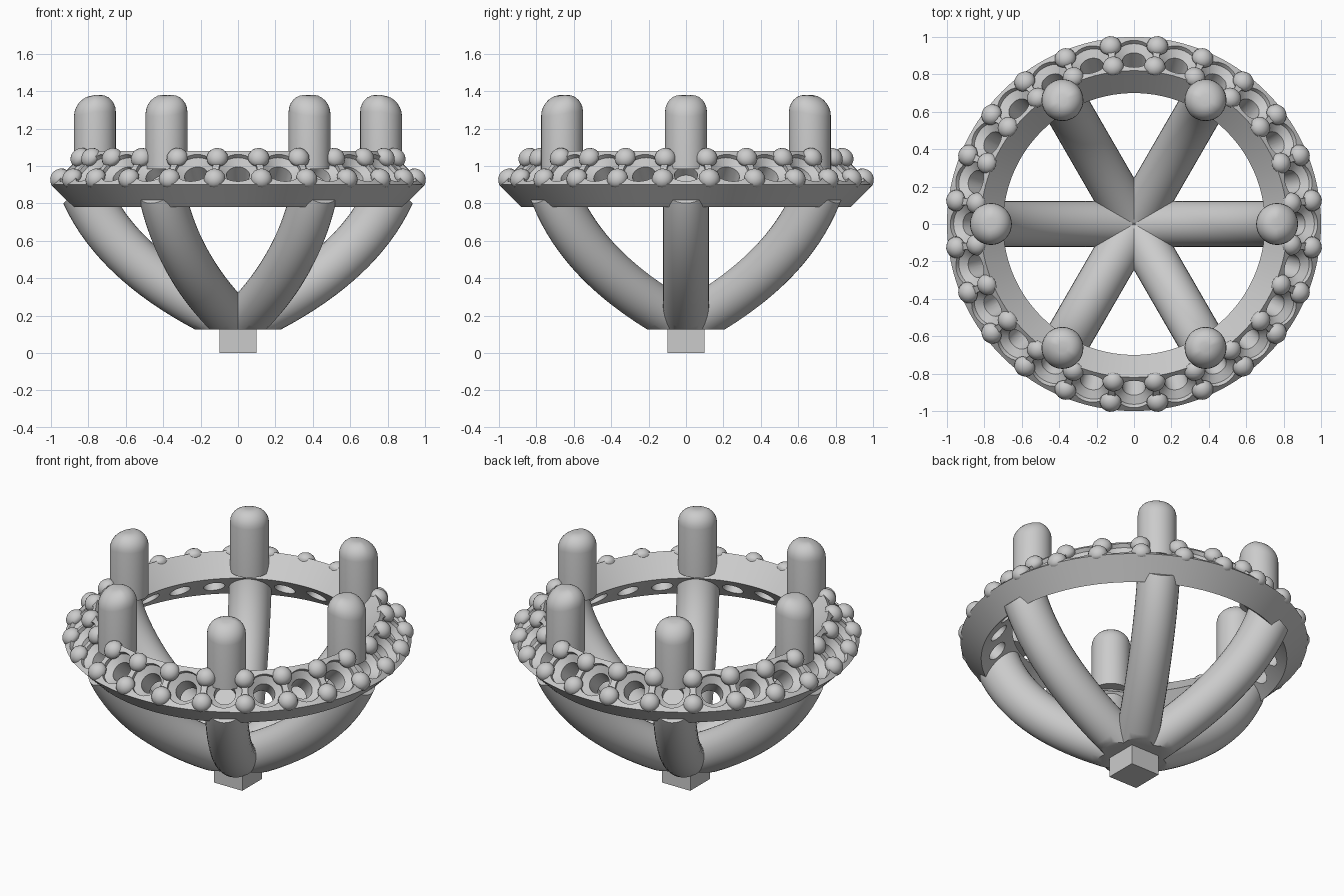
import bpy, bmesh, math
from mathutils import Vector, Matrix

if "Cube" in bpy.data.objects:
    bpy.data.objects.remove(bpy.data.objects["Cube"])

def finish(name, bm, angle=35):
    bmesh.ops.recalc_face_normals(bm, faces=bm.faces)
    me = bpy.data.meshes.new(name)
    bm.to_mesh(me)
    bm.free()
    ob = bpy.data.objects.new(name, me)
    bpy.context.collection.objects.link(ob)
    smooth(ob, angle)
    return ob

def smooth(ob, angle=35):
    bpy.ops.object.select_all(action='DESELECT')
    ob.select_set(True)
    bpy.context.view_layer.objects.active = ob
    bpy.ops.object.shade_smooth_by_angle(angle=math.radians(angle))

def skin(bm, rings, close=False):
    """Bridge vertex loops; cap the ends or close into a torus."""
    vs = [[bm.verts.new(p) for p in r] for r in rings]
    n = len(vs[0])
    for a, b in zip(vs, vs[1:] + vs[:1] if close else vs[1:]):
        for i in range(n):
            j = (i + 1) % n
            bm.faces.new((a[i], a[j], b[j], b[i]))
    if not close:
        bm.faces.new(vs[0][::-1])
        bm.faces.new(vs[-1])
    return [v for r in vs for v in r]

def lathe(bm, profile, n, close=False):
    return skin(bm, [[(r * math.cos(2 * math.pi * i / n), r * math.sin(2 * math.pi * i / n), z)
                      for i in range(n)] for r, z in profile], close)

def spin(deg):
    return Matrix.Rotation(math.radians(deg), 4, 'Z')

TILT = Matrix.Rotation(math.radians(45), 4, 'Y')   # local z -> outward and up

# Sloped halo ring: a tilted rectangle revolved
bm = bmesh.new()
lathe(bm, [(1.0, 0.90), (0.82, 1.08), (0.70, 0.96), (0.88, 0.78)], 120, True)
ring = finish("halo_ring", bm)

# Stone seats: countersunk holes through the ring
bm = bmesh.new()
for k in range(24):
    vs = lathe(bm, [(0.102, 0.06), (0.102, -0.025), (0.062, -0.055), (0.062, -0.3)], 28)
    bmesh.ops.transform(bm, verts=vs,
                        matrix=spin(15 * k) @ Matrix.Translation((0.91, 0, 0.99)) @ TILT)
cutter = finish("seat_cutter", bm)
cutter.hide_render = True
mod = ring.modifiers.new("seats", 'BOOLEAN')
mod.operation, mod.solver, mod.object = 'DIFFERENCE', 'EXACT', cutter
bpy.context.view_layer.objects.active = ring
bpy.ops.object.modifier_apply(modifier="seats")
bpy.data.objects.remove(cutter)
smooth(ring, 30)

# Two rows of small round-headed beads between the seats
bm = bmesh.new()
for k in range(24):
    for r, z in ((0.958, 0.932), (0.848, 1.042)):
        m = spin(15 * k + 7.5) @ Matrix.Translation((r, 0, z)) @ TILT
        prof = [(0.036, -0.08), (0.038, -0.035), (0.048, -0.018)] + [
            (0.058 * math.cos(a), 0.052 * math.sin(a))
            for a in [math.radians(d) for d in (-8, 10, 30, 50, 70, 84)]]
        bmesh.ops.transform(bm, verts=lathe(bm, prof, 16), matrix=m)
finish("beads", bm, 50)

# Six upright prongs with domed, slightly slanted tips
bm = bmesh.new()
for k in range(6):
    prof = [(0.112, 0.985), (0.112, 1.29)] + [
        (0.03 + 0.082 * math.cos(a), 1.29 + 0.09 * math.sin(a))
        for a in [math.radians(d) for d in range(15, 91, 15)]]
    vs = lathe(bm, prof, 36)
    for v in vs:
        if v.co.z > 1.28:
            v.co.z -= 0.22 * max(0, v.co.x)
    bmesh.ops.transform(bm, verts=vs, matrix=spin(60 * k) @ Matrix.Translation((0.765, 0, 0)))
finish("prongs", bm, 40)

# Six curved legs rising from the base to the ring
ctrl = [Vector(p) for p in ((0, 0.15), (0.37, 0.32), (0.755, 0.58), (0.86, 0.99))]
N, S = 24, 32
for k in range(6):
    rings = []
    for i in range(N + 1):
        t = i / N
        u = 1 - t
        c = ctrl[0]*u**3 + 3*ctrl[1]*u*u*t + 3*ctrl[2]*u*t*t + ctrl[3]*t**3
        d = ((ctrl[1]-ctrl[0])*u*u + 2*(ctrl[2]-ctrl[1])*u*t + (ctrl[3]-ctrl[2])*t*t).normalized()
        h = 0.122 + 0.012 * t
        nx, nz = -d.y * h, d.x * h
        if i == 0:
            nx, nz = 0, 0.14
        rings.append([(c.x + nx * math.cos(a), 0.123 * math.sin(a), c.y + nz * math.cos(a))
                      for a in [2 * math.pi * j / S for j in range(S)]])
    bm = bmesh.new()
    skin(bm, rings)
    # trim flat at the base and inside the sloped ring
    for co, no in (((0, 0, 0.125), (0, 0, -1)), ((0.86, 0, 0.875), (1, 0, 1))):
        bmesh.ops.bisect_plane(bm, geom=bm.verts[:] + bm.edges[:] + bm.faces[:],
                               plane_co=co, plane_no=no, clear_outer=True)
        bmesh.ops.holes_fill(bm, edges=[e for e in bm.edges if e.is_boundary])
    bmesh.ops.transform(bm, verts=bm.verts, matrix=spin(60 * k))
    finish("leg_%d" % (k + 1), bm)

# Small square base post
bm = bmesh.new()
bmesh.ops.create_cube(bm, size=1, matrix=Matrix.Translation((0, 0, 0.08)) @ Matrix.Diagonal((0.2, 0.2, 0.16, 1)))
finish("base_post", bm)
